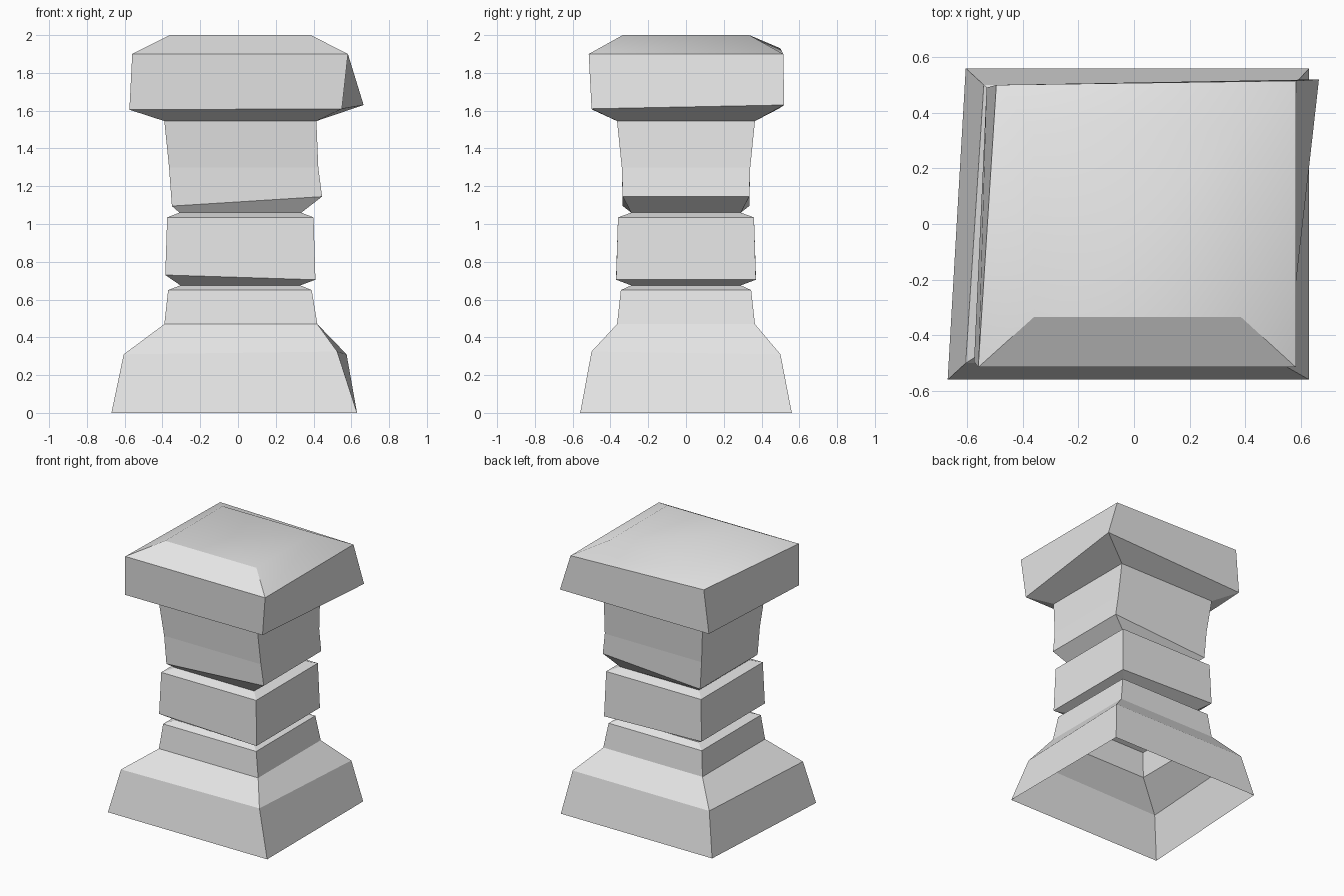
import bpy
import bmesh

cube = bpy.data.objects.get("Cube")
if cube:
    bpy.data.objects.remove(cube, do_unlink=True)

stone = bpy.data.materials.new("pale grey stone")
stone.use_nodes = True
grey = (0.8, 0.8, 0.8, 1)
stone.diffuse_color = grey
stone.node_tree.nodes["Principled BSDF"].inputs["Base Color"].default_value = grey


def ring(x0, x1, y, z0, z1=None):
    """Square section whose height may differ between its two x sides."""
    z1 = z0 if z1 is None else z1
    return [(x0, -y, z0), (x1, -y, z1), (x1, y, z1), (x0, y, z0)]


def loft(name, rings, capped=False):
    """Skin a stack of four-cornered rings into a hollow shell."""
    bm = bmesh.new()
    loops = [[bm.verts.new(p) for p in r] for r in rings]
    for low, high in zip(loops, loops[1:]):
        for i in range(4):
            j = (i + 1) % 4
            bm.faces.new((low[i], low[j], high[j], high[i]))
    if capped:
        bm.faces.new(loops[-1])
    mesh = bpy.data.meshes.new(name)
    bm.to_mesh(mesh)
    bm.free()
    mesh.materials.append(stone)
    obj = bpy.data.objects.new(name, mesh)
    bpy.context.collection.objects.link(obj)
    return obj


# Rings shared by neighbouring parts
lower_groove = ring(-0.305, 0.33, 0.29, 0.675)
upper_groove = ring(-0.31, 0.335, 0.29, 1.06)
neck_top = ring(-0.39, 0.415, 0.365, 1.545)

# Flared foot, open underneath, with chipped corners
loft("flared_base", [
    [(-0.67, -0.56, 0), (0.63, -0.56, 0), (0.63, 0.56, 0), (-0.605, 0.56, 0)],
    [(-0.605, -0.5, 0.31), (0.525, -0.5, 0.325), (0.575, 0.5, 0.31), (-0.54, 0.5, 0.31)],
    ring(-0.39, 0.42, 0.365, 0.47),
    ring(-0.37, 0.39, 0.345, 0.65),
    lower_groove,
])

# Middle block between the two grooves
loft("middle_block", [
    lower_groove,
    ring(-0.385, 0.41, 0.37, 0.73, 0.705),
    ring(-0.375, 0.4, 0.36, 1.035),
    upper_groove,
])

# Tapering neck with a slanted lower edge
loft("upper_neck", [
    upper_groove,
    ring(-0.35, 0.445, 0.335, 1.095, 1.145),
    ring(-0.365, 0.425, 0.34, 1.3),
    neck_top,
])

# Skewed overhanging cap
cap_rim = [(-0.56, -0.515, 1.9), (0.582, -0.515, 1.9), (0.582, 0.515, 1.9), (-0.495, 0.5, 1.93)]
loft("cap_block", [
    neck_top,
    [(-0.575, -0.495, 1.605), (0.55, -0.5, 1.61), (0.665, 0.52, 1.63), (-0.53, 0.49, 1.61)],
    cap_rim,
])

# Softly shaded crown with one crisp front bevel
crown = loft("cap_crown", [cap_rim, ring(-0.36, 0.385, 0.335, 2.0)], capped=True)
for face in crown.data.polygons:
    face.use_smooth = True
front = crown.data.polygons[0]
for edge in crown.data.edges:
    edge.use_edge_sharp = edge.key in front.edge_keys
